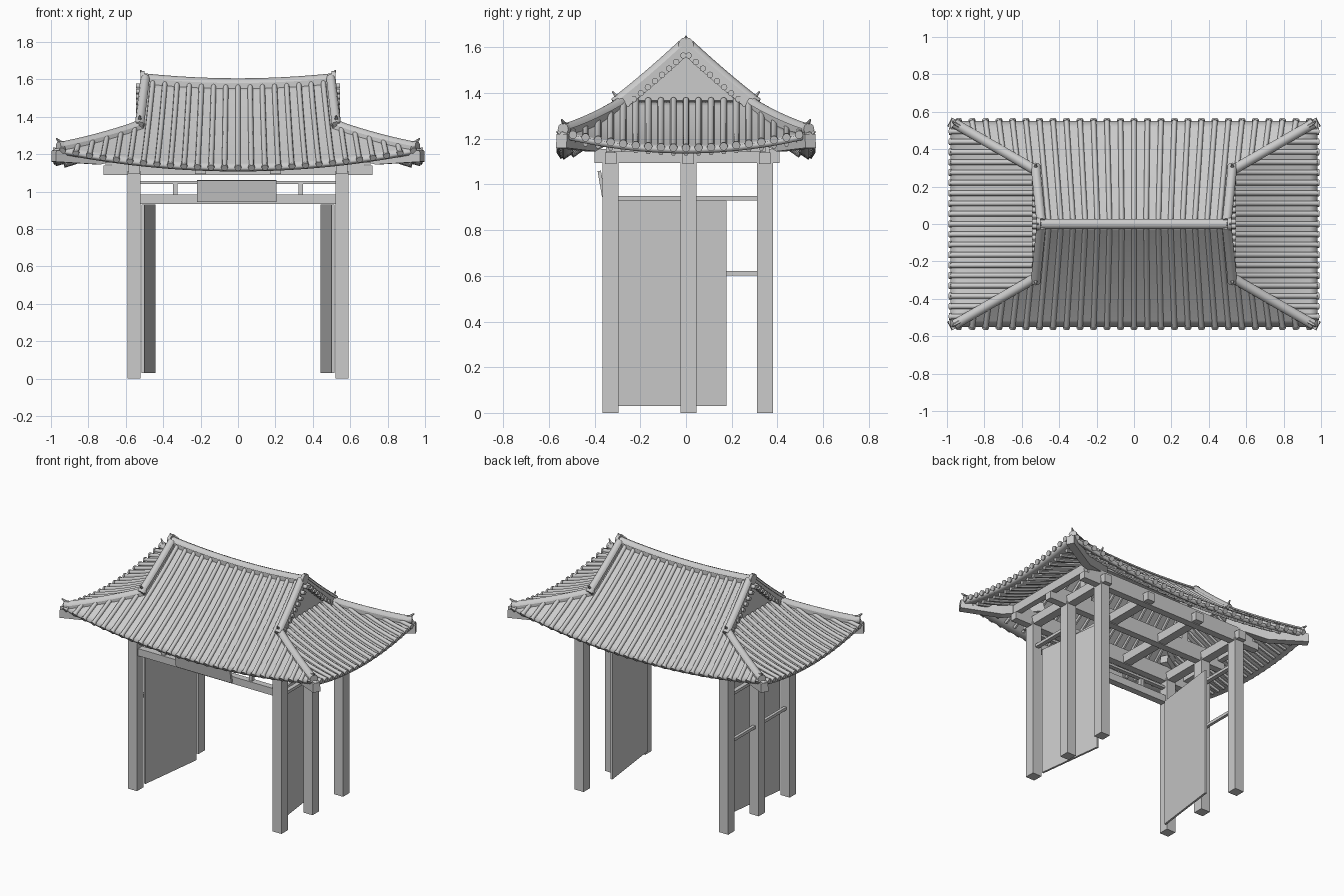
import bpy, bmesh, math
from mathutils import Vector

cube = bpy.data.objects.get("Cube")
if cube:
    bpy.data.objects.remove(cube, do_unlink=True)

EAVE_X, EAVE_Y = 0.98, 0.55      # roof edge
GABLE_X, GABLE_Y = 0.53, 0.29    # foot of the gable, where the hips start
SIDES = (-1, 1)


# ---- helpers ----
def finish(name, bm, smooth=False):
    mesh = bpy.data.meshes.new(name)
    bm.to_mesh(mesh)
    bm.free()
    ob = bpy.data.objects.new(name, mesh)
    bpy.context.collection.objects.link(ob)
    if smooth:
        bpy.ops.object.select_all(action='DESELECT')
        ob.select_set(True)
        bpy.context.view_layer.objects.active = ob
        bpy.ops.object.shade_smooth_by_angle(angle=math.radians(50))
    return ob


def box(name, center, size):
    bm = bmesh.new()
    bmesh.ops.create_cube(bm, size=1)
    for v in bm.verts:
        v.co = Vector(a * b for a, b in zip(v.co, size))
    ob = finish(name, bm)
    ob.location = center
    return ob


def circle(radius, lift=0.0, sides=8):
    angles = [2 * math.pi * i / sides for i in range(sides)]
    return [(radius * math.cos(a), lift + radius * math.sin(a)) for a in angles]


def ridge_profile(half, bottom, top):
    """Stacked tiles with a rounded cap."""
    mid = top - half * 0.9
    return [(-half * 0.75, bottom), (half * 0.75, bottom), (half * 0.75, mid), (half, mid),
            (half * 0.7, top - half * 0.3), (0, top), (-half * 0.7, top - half * 0.3),
            (-half, mid), (-half * 0.75, mid)]


def sweep(bm, path, profile, scales=None):
    """Skin a (sideways, up) profile along a path, with closed ends."""
    path = [Vector(p) for p in path]
    rings = []
    for i, p in enumerate(path):
        t = (path[min(i + 1, len(path) - 1)] - path[max(i - 1, 0)]).normalized()
        side = Vector((t.y, -t.x, 0)).normalized()
        up = side.cross(t)
        k = scales[i] if scales else 1
        rings.append([bm.verts.new(p + (side * a + up * b) * k) for a, b in profile])
    n = len(profile)
    faces = [bm.faces.new(rings[0]), bm.faces.new(rings[-1][::-1])]
    for r, q in zip(rings, rings[1:]):
        for j in range(n):
            faces.append(bm.faces.new((r[j], q[j], q[(j + 1) % n], r[(j + 1) % n])))
    bmesh.ops.recalc_face_normals(bm, faces=faces)


def sheet(name, point, nu, nv, thickness):
    """Curved roof surface thickened downwards."""
    bm = bmesh.new()
    grid = [[bm.verts.new(point(2 * i / nu - 1, j / nv)) for i in range(nu + 1)]
            for j in range(nv + 1)]
    for a, b in zip(grid, grid[1:]):
        for i in range(nu):
            bm.faces.new((a[i], a[i + 1], b[i + 1], b[i]))
    bm.normal_update()
    if sum(f.normal.z for f in bm.faces) < 0:
        bmesh.ops.reverse_faces(bm, faces=bm.faces)
    ob = finish(name, bm, True)
    mod = ob.modifiers.new("thickness", 'SOLIDIFY')
    mod.thickness, mod.offset = thickness, -1


# ---- roof shape ----
def z_main(x, y):
    y = abs(y)
    return 1.57 - 0.94 * y + 0.25 * y * y + 0.1 * (x / EAVE_X) ** 2


def z_side(x, y):
    s = (abs(x) - GABLE_X) / (EAVE_X - GABLE_X)
    return 1.35 - 0.26 * s + 0.07 * s * s + 0.07 * s * (y / EAVE_Y) ** 2


def half_x(y):
    if y < GABLE_Y:
        return 0.5 + 0.03 * y / GABLE_Y
    return GABLE_X + (EAVE_X - GABLE_X) * (y - GABLE_Y) / (EAVE_Y - GABLE_Y)


def half_y(x):
    return GABLE_Y + (EAVE_Y - GABLE_Y) * (x - GABLE_X) / (EAVE_X - GABLE_X)


def main_path(x0, sy, end, drop=0.0):
    """Line down the front or back slope, fanning out a little."""
    pts = []
    for i in range(25):
        y = 0.01 + (end - 0.01) * i / 24
        x = x0 * (1 + 0.2 * y)
        if abs(x) <= half_x(y):
            pts.append((x, sy * y, z_main(x, y) - drop))
    return pts


def side_path(y, sx, end, drop=0.0):
    pts = []
    for i in range(17):
        x = 0.5 + (end - 0.5) * i / 16
        if abs(y) <= half_y(x):
            pts.append((sx * x, y, z_side(x, y) - drop))
    return pts


for s in SIDES:
    def main_point(u, v, s=s):
        y = v * EAVE_Y
        x = u * half_x(y)
        return (x, s * y, z_main(x, y))

    def side_point(u, v, s=s):
        x = 0.5 + (EAVE_X - 0.5) * v
        y = u * half_y(x)
        return (s * x, y, z_side(x, y))

    sheet("main_roof_slope", main_point, 28, 16, 0.025)
    sheet("side_roof_slope", side_point, 20, 12, 0.025)

# ---- cover tiles with round ends, and rafters below ----
tiles, rafters = bmesh.new(), bmesh.new()
lines = []
for s in SIDES:
    for i in range(-13, 14):
        lines.append((main_path(i * 0.065, s, 0.557), main_path(i * 0.065, s, 0.5, 0.037)))
    for i in range(-9, 10):
        lines.append((side_path(i * 0.055, s, 0.988), side_path(i * 0.055, s, 0.93, 0.037)))
for tile, rafter in lines:
    if len(tile) > 1:
        sweep(tiles, tile, circle(0.014, 0.003))
        end = Vector(tile[-1])
        back = end - (end - Vector(tile[-2])).normalized() * 0.012
        sweep(tiles, [back, end], circle(0.018, 0.002, 10))
    if len(rafter) > 1:
        sweep(rafters, rafter, circle(0.012, 0, 6))
finish("cover_tiles", tiles, True)
finish("rafters", rafters, True)

# ---- ridges ----
ridges, finials, verge = bmesh.new(), bmesh.new(), bmesh.new()
main_ridge = [(0.515 * i / 8, 0, z_main(0.515 * i / 8, 0)) for i in range(-8, 9)]
sweep(ridges, main_ridge, ridge_profile(0.028, -0.03, 0.036))
for sx in SIDES:
    # Ridge end cap and upturned tip
    zr = z_main(0.51, 0)
    sweep(finials, [(sx * 0.5, 0, zr), (sx * 0.522, 0, zr)], circle(0.034, 0.014, 12))
    sweep(finials, [(sx * 0.5, 0, zr + 0.02), (sx * 0.512, 0, zr + 0.035),
                    (sx * 0.522, 0, zr + 0.053)], circle(0.014, 0, 6), (1, 0.8, 0.3))
    for sy in SIDES:
        # Ridge down the gable edge
        path = []
        for i in range(9):
            y = 0.3 * i / 8
            x = half_x(min(y, GABLE_Y)) - 0.005
            path.append((sx * x, sy * y, z_main(x, y)))
        sweep(ridges, path, ridge_profile(0.025, -0.025, 0.045))
        x, y, z = path[-1]
        sweep(finials, [(x, y - sy * 0.02, z + 0.03), (x, y, z + 0.04),
                        (x, y + sy * 0.022, z + 0.068)], circle(0.014, 0, 6), (1, 0.8, 0.3))
        sweep(finials, [(x, y - sy * 0.012, z + 0.025), (x, y + sy * 0.004, z + 0.015)],
              circle(0.026, 0, 10))
        # Ridge along the hip
        path = []
        for i in range(11):
            x = GABLE_X - 0.01 + 0.43 * i / 10
            y = half_y(x)
            path.append((sx * x, sy * y, max(z_main(x, y), z_side(x, y))))
        sweep(ridges, path, ridge_profile(0.026, -0.04, 0.032))
        end = Vector(path[-1])
        out = Vector((sx * 0.86, sy * 0.5, 0))
        sweep(finials, [end - out * 0.01, end + out * 0.012], circle(0.027, 0.008, 10))
        sweep(finials, [end - out * 0.04 + Vector((0, 0, 0.02)), end + Vector((0, 0, 0.03)),
                        end + out * 0.025 + Vector((0, 0, 0.05))],
              circle(0.013, 0, 6), (1, 0.8, 0.3))
        # Row of tile ends under the gable edge
        for i in range(9):
            y = 0.012 + 0.031 * i
            z = z_main(0.5, y) - 0.02
            sweep(verge, [(sx * 0.48, sy * y, z), (sx * 0.545, sy * y, z)], circle(0.014))
finish("roof_ridges", ridges, True)
finish("ridge_finials", finials, True)
finish("gable_edge_tiles", verge, True)

# ---- gable walls ----
gables = bmesh.new()
for s in SIDES:
    sweep(gables, [(s * 0.475, 0, 0), (s * 0.497, 0, 0)],
          [(-0.26, 1.335), (0.26, 1.335), (0, 1.58)])
finish("gable_walls", gables)

# ---- hip rafters under the corners ----
hips = bmesh.new()
for sx in SIDES:
    for sy in SIDES:
        w, h = 0.026, 0.03
        block = [(-w, -h), (w, -h), (w, h), (-w, h)]
        sweep(hips, [(sx * 0.5, sy * 0.3, 1.24), (sx * 0.75, sy * 0.42, 1.175),
                     (sx * 0.985, sy * 0.545, 1.19)], block)
finish("hip_rafters", hips)

# ---- posts and roof frame ----
POST_X, POST_W = 0.555, 0.07
POST_Y = (-0.33, 0.01, 0.345)
for y in POST_Y:
    for s in SIDES:
        box("post", (s * POST_X, y, 0.555), (POST_W, POST_W, 1.11))
    box("long_beam", (0, y, 1.115), (1.44, 0.05, 0.05))
    box("purlin", (0, y, 1.17), (1.36, 0.04, 0.06))
for x in (-POST_X, -0.2, 0.2, POST_X):
    box("cross_beam", (x, 0.005, 1.125), (0.06, 0.81, 0.06))
for s in SIDES:
    box("side_purlin", (s * 0.69, 0, 1.175), (0.04, 0.7, 0.06))
    box("king_post", (s * 0.4, 0, 1.33), (0.05, 0.05, 0.38))
box("ridge_beam", (0, 0, 1.5), (0.94, 0.05, 0.05))

# ---- gateway: lintel, struts, sign, rails, doors ----
FRONT = POST_Y[0]
box("lintel", (0, FRONT, 0.96), (1.06, 0.045, 0.05))
box("upper_rail", (0, FRONT, 1.05), (1.06, 0.03, 0.016))
for s in SIDES:
    box("strut", (s * 0.335, FRONT, 1.015), (0.025, 0.025, 0.07))
sign = box("sign_board", (-0.007, -0.37, 1.003), (0.425, 0.015, 0.115))
sign.rotation_euler.x = 0.17
box("right_top_rail", (-POST_X, 0.005, 0.94), (0.03, 0.62, 0.02))
box("right_middle_rail", (-POST_X, 0.005, 0.612), (0.02, 0.62, 0.02))
box("left_top_rail", (POST_X, -0.16, 0.94), (0.03, 0.28, 0.02))

for s in SIDES:
    hinge, tip = Vector((s * 0.508, -0.297, 0)), Vector((s * 0.449, 0.176, 0))
    leaf = box("door_leaf", (hinge + tip) / 2 + Vector((0, 0, 0.48)),
               (0.014, (tip - hinge).length, 0.9))
    leaf.rotation_euler.z = math.atan2(hinge.x - tip.x, tip.y - hinge.y)
